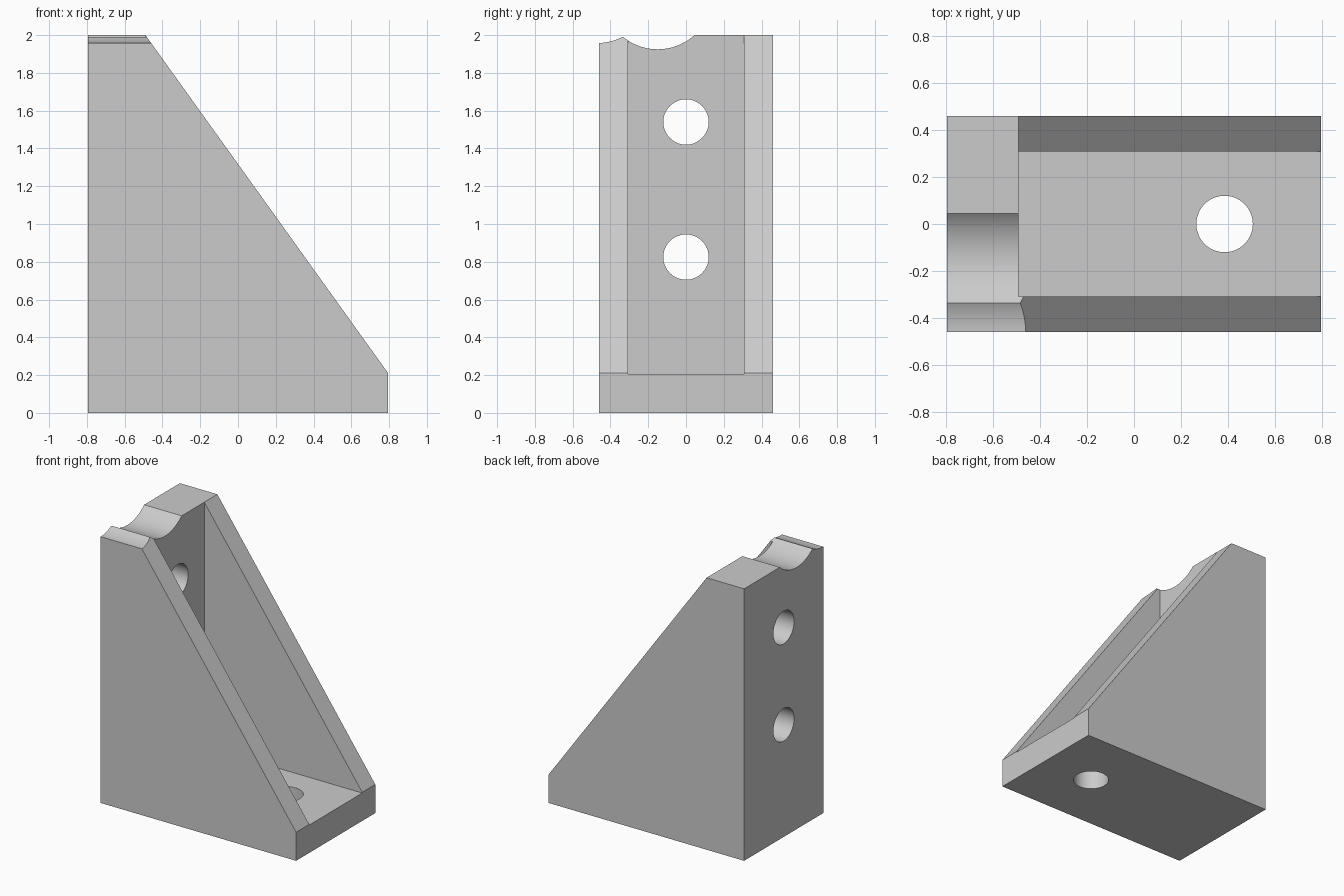
import bpy
import bmesh
from math import radians, pi
from mathutils import Matrix, Vector

cube = bpy.data.objects.get("Cube")
if cube:
    bpy.data.objects.remove(cube, do_unlink=True)

grey = bpy.data.materials.new("plain grey")
grey.use_nodes = True
grey.diffuse_color = (0.6, 0.6, 0.6, 1)
grey.node_tree.nodes["Principled BSDF"].inputs["Base Color"].default_value = (0.6, 0.6, 0.6, 1)

HALF_X, HALF_Y, HEIGHT = 0.795, 0.46, 2.0
WALL_X, FLOOR_Z, POCKET_Y = -0.49, 0.205, 0.308


def make_object(name, bm):
    bmesh.ops.recalc_face_normals(bm, faces=bm.faces)
    mesh = bpy.data.meshes.new(name)
    bm.to_mesh(mesh)
    bm.free()
    mesh.materials.append(grey)
    obj = bpy.data.objects.new(name, mesh)
    bpy.context.collection.objects.link(obj)
    return obj


def cylinder(name, centre, radius, length, axis, sides=64):
    bm = bmesh.new()
    turn = Matrix.Rotation(pi / 2, 4, 'Y') if axis == 'X' else Matrix()
    bmesh.ops.create_cone(bm, cap_ends=True, segments=sides, radius1=radius, radius2=radius,
                          depth=length, matrix=Matrix.Translation(centre) @ turn)
    return make_object(name, bm)


def box(name, low, high):
    bm = bmesh.new()
    low, high = Vector(low), Vector(high)
    bmesh.ops.create_cube(bm, size=1, matrix=Matrix.Translation((low + high) / 2)
                          @ Matrix.Diagonal((high - low).to_4d()))
    return make_object(name, bm)


# Gusset body: side profile extruded across the width
bm = bmesh.new()
profile = [(-HALF_X, 0), (HALF_X, 0), (HALF_X, 0.21), (WALL_X, HEIGHT), (-HALF_X, HEIGHT)]
side = bm.faces.new([bm.verts.new((x, -HALF_Y, z)) for x, z in profile])
swept = bmesh.ops.extrude_face_region(bm, geom=[side])["geom"]
bmesh.ops.translate(bm, verts=[v for v in swept if isinstance(v, bmesh.types.BMVert)],
                    vec=(0, 2 * HALF_Y, 0))
bracket = make_object("angle_bracket", bm)

# Pocket between the side webs, bolt holes, and rounded grooves in the top edge
cutters = [
    box("pocket_cutter", (WALL_X, -POCKET_Y, FLOOR_Z), (1.2, POCKET_Y, 2.4)),
    cylinder("upper_hole_cutter", (-0.7, 0, 1.54), 0.12, 0.8, 'X'),
    cylinder("lower_hole_cutter", (-0.7, 0, 0.825), 0.12, 0.8, 'X'),
    cylinder("floor_hole_cutter", (0.385, 0, 0.1), 0.12, 0.6, 'Z'),
    cylinder("main_groove_cutter", (-0.6, -0.15, 2.216), 0.291, 1, 'X', 128),
    cylinder("edge_groove_cutter", (-0.6, -0.47, 2.249), 0.291, 1, 'X', 128),
]

bpy.ops.object.select_all(action='DESELECT')
bpy.context.view_layer.objects.active = bracket
bracket.select_set(True)
for cutter in cutters:
    cutter.hide_render = True
    cut = bracket.modifiers.new(cutter.name, 'BOOLEAN')
    cut.operation = 'DIFFERENCE'
    cut.solver = 'EXACT'
    cut.object = cutter
    bpy.ops.object.modifier_apply(modifier=cut.name)
    bpy.data.objects.remove(cutter, do_unlink=True)

bpy.ops.object.shade_smooth_by_angle(angle=radians(25))
